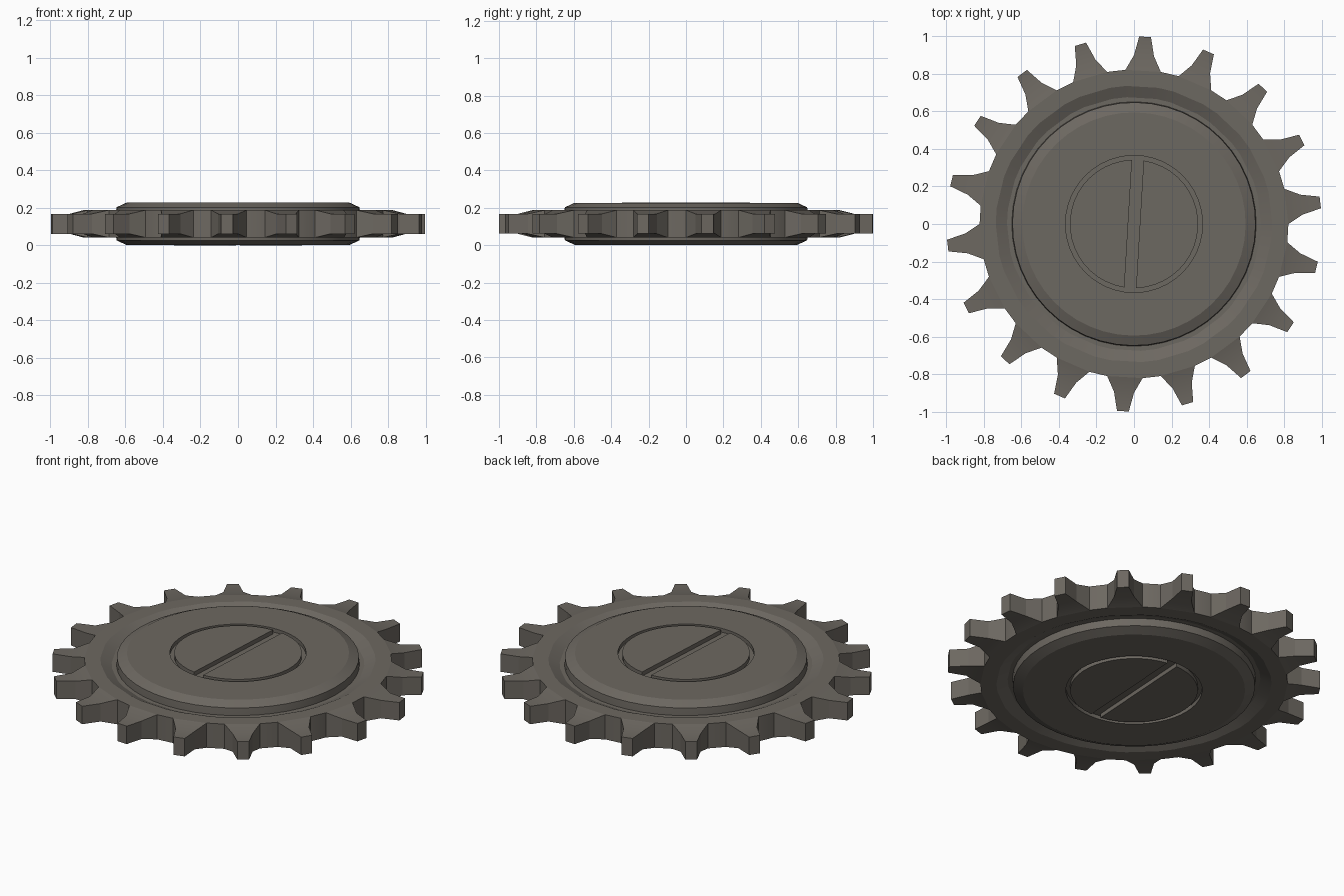
import bpy, bmesh
from math import radians, sin, cos, asin, degrees

if "Cube" in bpy.data.objects:
    bpy.data.objects.remove(bpy.data.objects["Cube"])

MID = 0.1145     # mid-plane height
PHASE = 6.6      # angle of the first tooth, degrees
TEETH = 18

steel = bpy.data.materials.new("dark_steel")
steel.diffuse_color = (0.152, 0.138, 0.119, 1)
steel.use_nodes = True
steel.node_tree.nodes["Principled BSDF"].inputs["Base Color"].default_value = steel.diffuse_color


def polar(r, deg, h):
    a = radians(deg)
    return (r * cos(a), r * sin(a), MID + h)


def finish(bm, name):
    bmesh.ops.recalc_face_normals(bm, faces=bm.faces)
    me = bpy.data.meshes.new(name)
    bm.to_mesh(me)
    bm.free()
    me.materials.append(steel)
    ob = bpy.data.objects.new(name, me)
    bpy.context.collection.objects.link(ob)
    bpy.ops.object.select_all(action='DESELECT')
    ob.select_set(True)
    bpy.context.view_layer.objects.active = ob
    bpy.ops.object.shade_smooth_by_angle(angle=radians(14))
    return ob


def lathe(bm, half_profile, angles, caps):
    """Revolve an inner-to-outer upper profile, mirrored about the mid-plane."""
    profile = half_profile + [(r, -h) for r, h in reversed(half_profile)]
    rings = [[bm.verts.new(polar(r, a, h)) for a in angles] for r, h in profile]
    n = len(angles)
    pairs = list(zip(rings, rings[1:]))
    if not caps:
        pairs.append((rings[-1], rings[0]))
    for p, q in pairs:
        for i in range(n):
            j = (i + 1) % n
            bm.faces.new((p[i], p[j], q[j], q[i]))
    if caps:
        bm.faces.new(rings[0])
        bm.faces.new(rings[-1])


# Toothed ring: dished rim with tapering teeth
bm = bmesh.new()
centres = [PHASE + i * 360 / TEETH for i in range(TEETH)]
rim_angles = [c + s * 6.6 for c in centres for s in (-1, 1)]
lathe(bm, [(0.60, 0.045), (0.677, 0.045), (0.737, 0.073), (0.823, 0.073)], rim_angles, False)
steps = [(0.823, 6.6, 0.073), (0.90, 3.4, 0.053), (1.0, 1.8, 0.053)]
for c in centres:
    secs = [[bm.verts.new(polar(r, c + s * w, t * u))
             for s, u in ((-1, -1), (1, -1), (1, 1), (-1, 1))] for r, w, t in steps]
    for p, q in zip(secs, secs[1:]):
        for i in range(4):
            j = (i + 1) % 4
            bm.faces.new((p[i], p[j], q[j], q[i]))
    bm.faces.new(secs[0])
    bm.faces.new(secs[-1])
finish(bm, "toothed_ring")

# Hub: bevelled disc with a round recess on each side
bm = bmesh.new()
lathe(bm, [(0.365, 0.09), (0.365, 0.1125), (0.595, 0.1125), (0.648, 0.088), (0.652, 0.04)],
      [PHASE + i * 7.5 for i in range(48)], True)
for e in bm.edges:      # keep the shallow bevel soft, as on the rim
    e.smooth = True
finish(bm, "hub")

# Half-round plates leaving the slot and ring groove, on both sides
bm = bmesh.new()
R, GAP, N = 0.342, 0.031, 20
start = degrees(asin(GAP / R))
for turn in (0, 180):
    arc = [PHASE + 80 + turn + start + i * (180 - 2 * start) / N for i in range(N + 1)]
    for lo, hi in ((0.08, 0.1145), (-0.1145, -0.08)):
        low = [bm.verts.new(polar(R, a, lo)) for a in arc]
        top = [bm.verts.new(polar(R, a, hi)) for a in arc]
        bm.faces.new(low)
        bm.faces.new(top)
        for i in range(N + 1):
            j = (i + 1) % (N + 1)
            bm.faces.new((low[i], low[j], top[j], top[i]))
finish(bm, "slotted_cap")
